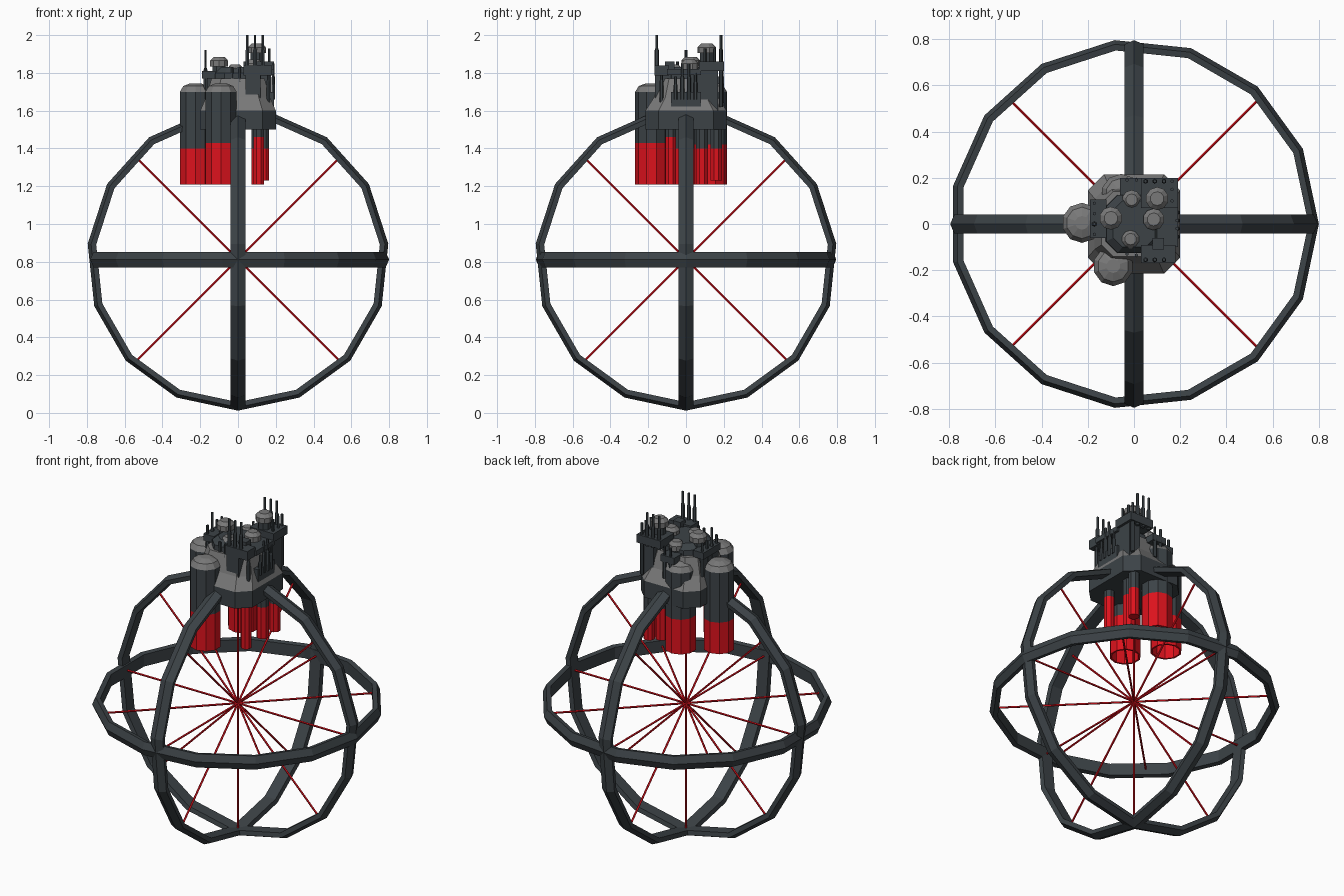
import bpy, bmesh, math
from mathutils import Vector, Matrix

if "Cube" in bpy.data.objects:
    bpy.data.objects.remove(bpy.data.objects["Cube"])


def material(name, rgb):
    m = bpy.data.materials.new(name)
    m.diffuse_color = (*rgb, 1)
    m.use_nodes = True
    m.node_tree.nodes["Principled BSDF"].inputs["Base Color"].default_value = m.diffuse_color
    return m


DARK = material("dark_slate", (0.045, 0.055, 0.062))
LIGHT = material("mid_grey", (0.19, 0.19, 0.19))
RED = material("red", (0.72, 0.006, 0.012))
C = Vector((0, 0, 0.812))          # common centre of the rings


def finish(name, bm, mat):
    bmesh.ops.recalc_face_normals(bm, faces=bm.faces)
    me = bpy.data.meshes.new(name)
    bm.to_mesh(me)
    bm.free()
    me.materials.append(mat)
    ob = bpy.data.objects.new(name, me)
    bpy.context.collection.objects.link(ob)
    return ob


def loft(name, rings, mat, closed=False):
    """Skin a list of point loops; cap both ends unless closed."""
    bm = bmesh.new()
    loops = [[bm.verts.new(p) for p in r] for r in rings]
    n = len(loops[0])
    pairs = list(zip(loops, loops[1:])) + ([(loops[-1], loops[0])] if closed else [])
    for a, b in pairs:
        for i in range(n):
            j = (i + 1) % n
            bm.faces.new((a[i], a[j], b[j], b[i]))
    if not closed:
        bm.faces.new(loops[0])
        bm.faces.new(loops[-1])
    return finish(name, bm, mat)


def lathe(name, x, y, profile, mat, n=10, closed=False):
    rings = [[(x + r * math.cos(2 * math.pi * (i + .5) / n),
               y + r * math.sin(2 * math.pi * (i + .5) / n), z) for i in range(n)]
             for r, z in profile]
    return loft(name, rings, mat, closed)


def octa(name, levels, mat, cx=0.0, cy=0.0):
    """Chamfered box tower; levels are (z, half x, half y, chamfer)."""
    rings = []
    for z, a, b, c in levels:
        pts = [(a, -b + c), (a, b - c), (a - c, b), (-a + c, b),
               (-a, b - c), (-a, -b + c), (-a + c, -b), (a - c, -b)]
        rings.append([(cx + x, cy + y, z) for x, y in pts])
    return loft(name, rings, mat)


def box(name, x0, x1, y0, y1, z0, z1, mat):
    bm = bmesh.new()
    bmesh.ops.create_cube(bm, size=1, matrix=Matrix.Translation(
        ((x0 + x1) / 2, (y0 + y1) / 2, (z0 + z1) / 2)) @ Matrix.Diagonal((x1 - x0, y1 - y0, z1 - z0, 1)))
    return finish(name, bm, mat)


# Three fifteen-sided rings with a slightly ridged outer face
SECTION = [(0.755, -0.036), (0.755, 0.036), (0.782, 0.041), (0.8, 0), (0.782, -0.041)]
AXES = {
    "horizontal_ring": (Vector((1, 0, 0)), Vector((0, 1, 0))),
    "front_ring": (Vector((0, 0, -1)), Vector((1, 0, 0))),
    "side_ring": (Vector((0, 0, -1)), Vector((0, 1, 0))),
}
for name, (u, v) in AXES.items():
    w = u.cross(v)
    rings = []
    for i in range(15):
        t = math.radians(24 * i)
        d = u * math.cos(t) + v * math.sin(t)
        rings.append([C + d * r + w * h for r, h in SECTION])
    loft(name, rings, DARK, closed=True)

# Thin red spokes from the centre to the rings
bm = bmesh.new()
for x in (-1, 0, 1):
    for y in (-1, 0, 1):
        for z in (-1, 0, 1):
            if abs(x) + abs(y) + abs(z) not in (1, 2):
                continue
            d = Vector((x, y, z)).normalized()
            m = Matrix.Translation(C + d * 0.385) @ d.to_track_quat('Z', 'Y').to_matrix().to_4x4()
            bmesh.ops.create_cone(bm, cap_ends=True, segments=5, radius1=0.006,
                                  radius2=0.006, depth=0.77, matrix=m)
finish("spokes", bm, RED)

# Tower body: skirt, sloping roof and upper keep
octa("skirt", [(1.50, .20, .215, .07), (1.60, .20, .215, .07)], DARK)
octa("sloped_roof", [(1.60, .20, .215, .07), (1.67, .17, .17, .06), (1.77, .14, .14, .05)], LIGHT)
octa("upper_keep", [(1.68, .13, .13, .05), (1.80, .12, .125, .05), (1.83, .09, .10, .04)], DARK)
box("right_wall", .10, .19, -.08, .08, 1.62, 1.70, DARK)
box("right_buttress", .10, .175, .02, .17, 1.60, 1.81, DARK)
box("front_buttress", .04, .12, -.165, -.08, 1.66, 1.80, DARK)

# Large hanging tanks: dark barrel, grey domed cap, open red tube beneath
for tag, x, y, split in (("left", -.225, .005, 1.40), ("front", -.09, -.182, 1.43), ("back", -.055, .13, 1.42)):
    lathe(tag + "_tank", x, y, [(.087, split), (.087, 1.70)], DARK)
    lathe(tag + "_tank_cap", x, y, [(.087, 1.70), (.068, 1.73), (.03, 1.745)], LIGHT)
    lathe(tag + "_tank_nozzle", x, y, [(.087, split), (.087, 1.21), (.076, 1.21), (.076, split - .01)], RED)

# Slim hanging tubes
for i, (x, y, r, z0, split) in enumerate(((.11, -.08, .03, 1.21, 1.46), (.105, .085, .035, 1.21, 1.40),
                                          (.135, .16, .032, 1.23, 1.40))):
    lathe(f"slim_tube_{i}", x, y, [(r, split), (r, 1.55)], DARK, 8)
    lathe(f"slim_tube_end_{i}", x, y, [(r, z0), (r, split)], RED, 8)

# Platforms around the top
box("back_right_platform", .03, .19, .07, .20, 1.81, 1.86, DARK)
box("right_walkway", .04, .19, -.10, .08, 1.79, 1.82, DARK)
box("front_right_platform", .03, .18, -.168, -.09, 1.785, 1.84, DARK)
box("left_platform", -.19, -.12, -.06, .105, 1.77, 1.81, DARK)
box("back_platform", -.06, .03, .12, .20, 1.74, 1.78, DARK)
box("left_support", -.18, -.11, -.04, .08, 1.68, 1.77, DARK)

# Domed turrets
for i, (x, y, r, z0, z1) in enumerate(((.10, .11, .05, 1.85, 1.955), (.085, .02, .047, 1.80, 1.87),
                                       (-.10, .025, .05, 1.78, 1.885), (-.01, .105, .042, 1.76, 1.84),
                                       (-.015, -.065, .042, 1.78, 1.845))):
    lathe(f"turret_base_{i}", x, y, [(r * .75, z0), (r * .75, z1 - .05)], DARK, 8)
    lathe(f"turret_dome_{i}", x, y, [(r, z1 - .05), (r, z1 - .02), (r * .6, z1)], LIGHT, 10)
box("front_hatch", .08, .13, -.11, -.06, 1.82, 1.86, DARK)

# Masts and pipes: thick sleeve with a thinner tip
MASTS = [(x, y, 1.80, 2.0) for y in (-.155, .185) for x in (.05, .09, .13)]
MASTS += [(-.172, y, 1.66, 1.86 + .06 * (k == 1)) for k, y in enumerate((-.045, 0, .045, .09))]
MASTS += [(.187, y, 1.66, z) for y, z in ((-.055, 1.78), (-.02, 1.85), (.015, 1.85), (.05, 1.80))]
MASTS += [(.165, y, 1.62, 1.93) for y in (.10, .15, .185)]
MASTS += [(x, y, 1.64, 1.83) for x, y in ((-.03, -.13), (.01, -.135), (-.03, .19), (.01, .19), (.16, -.13))]
for i, (x, y, z0, z1) in enumerate(MASTS):
    mid = z1 - (z1 - z0) * .4
    lathe(f"mast_{i}", x, y, [(.011, z0), (.011, mid), (.0075, mid + .01), (.0075, z1)], DARK, 6)
